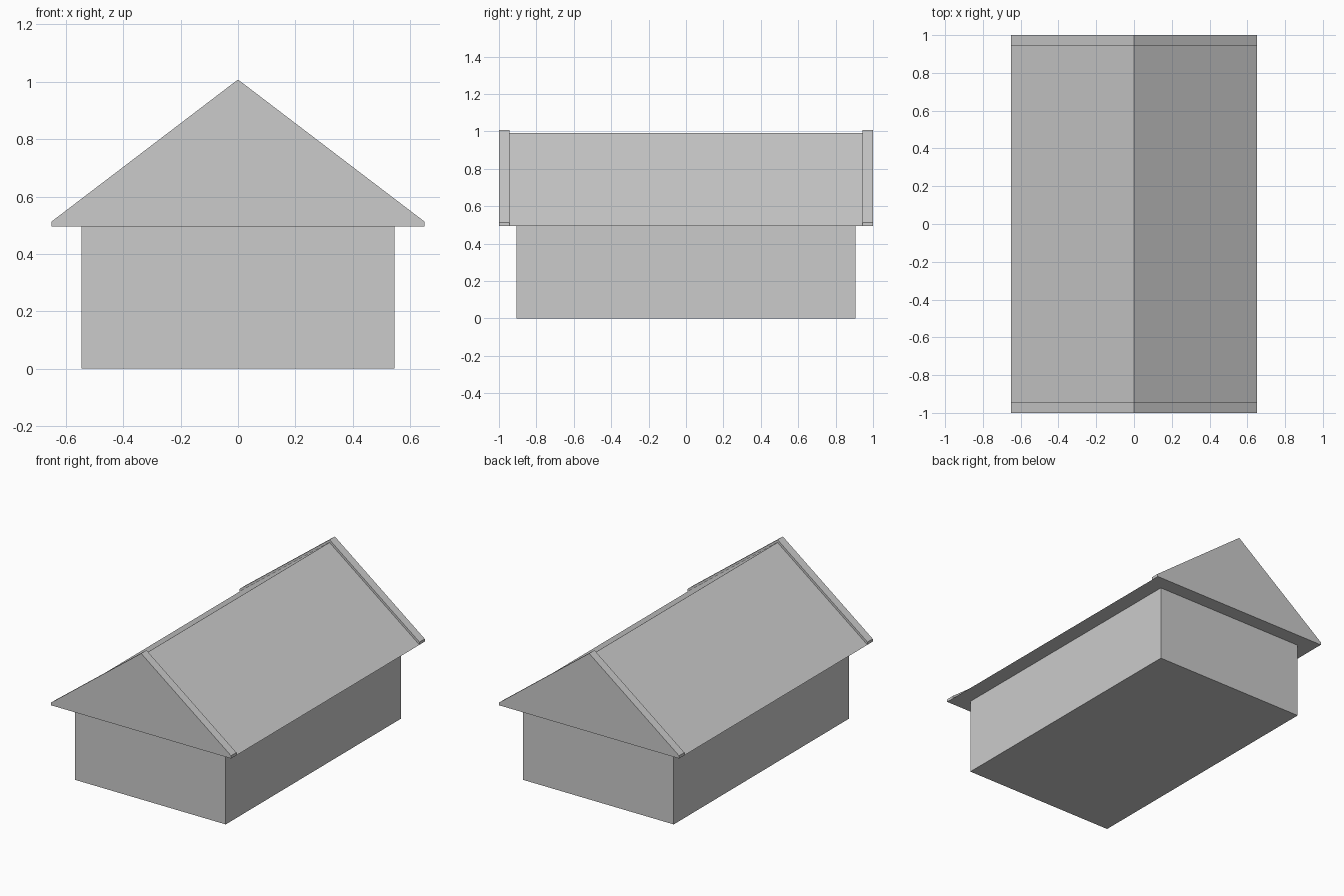
import bpy
import bmesh

cube = bpy.data.objects.get("Cube")
if cube:
    bpy.data.objects.remove(cube, do_unlink=True)

grey = bpy.data.materials.new("plain grey")
grey.use_nodes = True
colour = (0.6, 0.6, 0.6, 1)
grey.diffuse_color = colour
grey.node_tree.nodes["Principled BSDF"].inputs["Base Color"].default_value = colour


def extrude_profile(name, profile, y0, y1):
    """Solid made by sweeping an (x, z) outline from y0 to y1."""
    bm = bmesh.new()
    face = bm.faces.new([bm.verts.new((x, y0, z)) for x, z in profile])
    swept = bmesh.ops.extrude_face_region(bm, geom=[face])["geom"]
    verts = [v for v in swept if isinstance(v, bmesh.types.BMVert)]
    bmesh.ops.translate(bm, verts=verts, vec=(0, y1 - y0, 0))
    bmesh.ops.recalc_face_normals(bm, faces=bm.faces)
    mesh = bpy.data.meshes.new(name)
    bm.to_mesh(mesh)
    bm.free()
    mesh.materials.append(grey)
    obj = bpy.data.objects.new(name, mesh)
    bpy.context.collection.objects.link(obj)
    return obj


half_wall, half_roof = 0.545, 0.65
eave, ridge, lip = 0.495, 0.99, 0.018
gable_inner, gable_outer = 0.945, 1.0

# Walls
extrude_profile("walls", [(-half_wall, 0), (half_wall, 0),
                          (half_wall, eave), (-half_wall, eave)], -0.905, 0.905)

# Main roof
extrude_profile("roof", [(-half_roof, eave), (half_roof, eave), (0, ridge)],
                -gable_inner, gable_inner)

# Raised gable slabs at both ends
gable = [(-half_roof, eave), (half_roof, eave), (half_roof, eave + lip),
         (0, ridge + lip), (-half_roof, eave + lip)]
extrude_profile("front_gable", gable, -gable_outer, -gable_inner)
extrude_profile("back_gable", gable, gable_inner, gable_outer)
